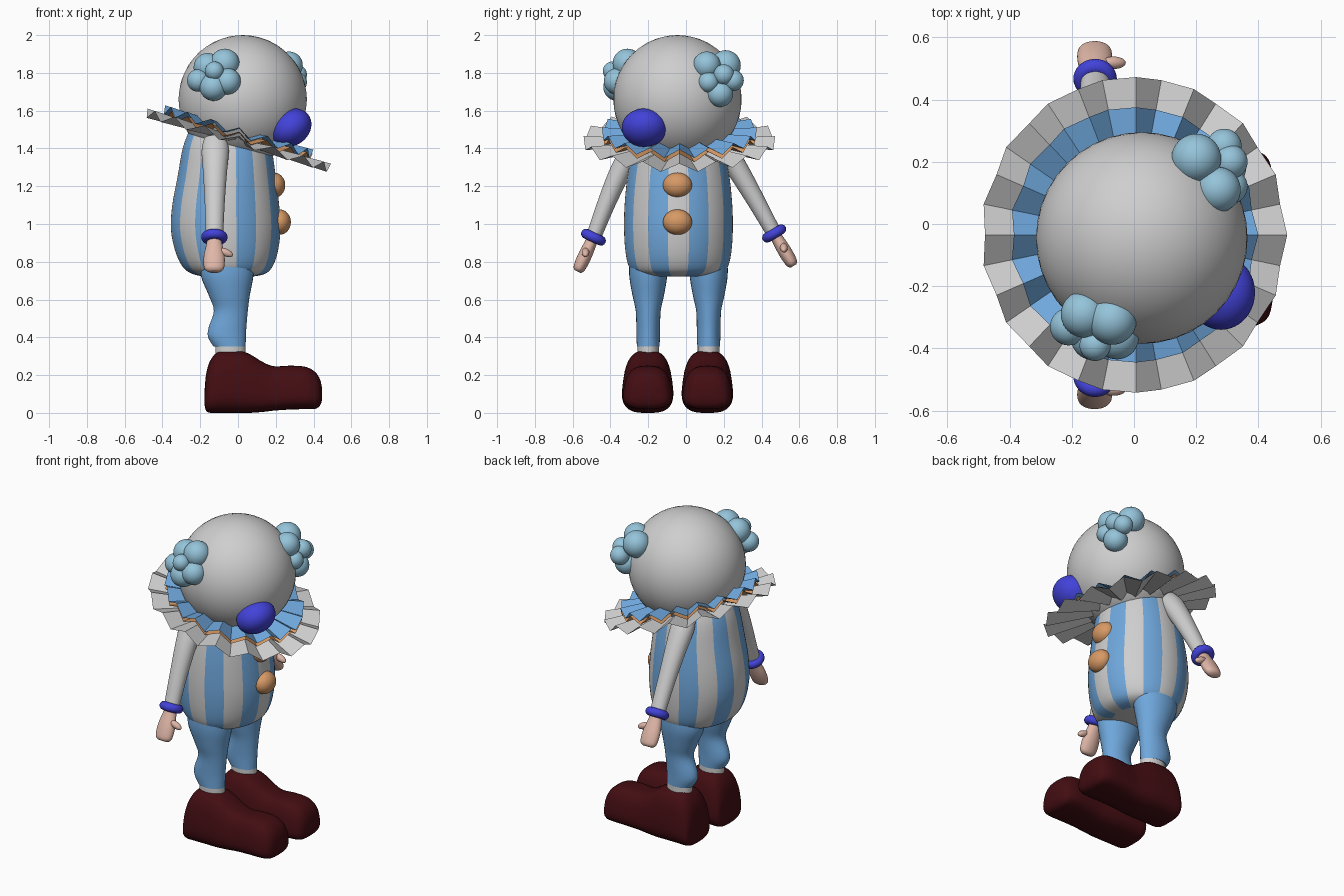
import bpy, bmesh, math
from mathutils import Vector, Matrix

if "Cube" in bpy.data.objects:
    bpy.data.objects.remove(bpy.data.objects["Cube"])


def material(name, r, g, b):
    m = bpy.data.materials.new(name)
    m.use_nodes = True
    m.diffuse_color = (r, g, b, 1)
    bsdf = next(n for n in m.node_tree.nodes if n.type == 'BSDF_PRINCIPLED')
    bsdf.inputs["Base Color"].default_value = (r, g, b, 1)
    return m


WHITE = material("soft white", .62, .62, .62)
BLUE = material("sky blue", .16, .39, .72)
HAIR = material("pale hair blue", .30, .55, .70)
ROYAL = material("royal blue", .055, .055, .70)
ORANGE = material("orange", .68, .32, .13)
SKIN = material("skin pink", .74, .47, .39)
MAROON = material("dark maroon", .055, .004, .006)
X = Vector((1, 0, 0))
Y = Vector((0, 1, 0))
Z = Vector((0, 0, 1))
MID = -.04  # side-to-side centre of the figure


def finish(name, bm, mats, smooth=True):
    bmesh.ops.recalc_face_normals(bm, faces=bm.faces)
    me = bpy.data.meshes.new(name)
    bm.to_mesh(me)
    bm.free()
    for m in mats:
        me.materials.append(m)
    ob = bpy.data.objects.new(name, me)
    bpy.context.collection.objects.link(ob)
    if smooth:
        bpy.ops.object.select_all(action='DESELECT')
        ob.select_set(True)
        bpy.context.view_layer.objects.active = ob
        bpy.ops.object.shade_smooth_by_angle(angle=math.radians(50))
    return ob


def smooth_path(rows, steps=4):
    """Catmull-Rom interpolation of rows of numbers."""
    out = []
    for i in range(len(rows) - 1):
        a, b = rows[max(i - 1, 0)], rows[i]
        c, d = rows[i + 1], rows[min(i + 2, len(rows) - 1)]
        for k in range(steps):
            t = k / steps
            out.append([q + t / 2 * (r - p + t * (2*p - 5*q + 4*r - s + t * (3*(q - r) + s - p)))
                        for p, q, r, s in zip(a, b, c, d)])
    return out + [list(rows[-1])]


def loft(name, sections, u, v, mats, segs=32, power=1, taper=0, rule=None):
    """Skin rings given as (x, y, z, radius along u, radius along v)."""
    bm = bmesh.new()
    rings = []
    for x, y, z, ru, rv in smooth_path(sections):
        ring = []
        for j in range(segs):
            a = math.tau * j / segs
            c, s = (math.copysign(abs(f) ** power, f) for f in (math.cos(a), math.sin(a)))
            c *= 1 - taper * (s + 1) / 2
            ring.append(bm.verts.new(Vector((x, y, z)) + u * ru * c + v * rv * s))
        rings.append(ring)
    for lo, hi in zip(rings, rings[1:]):
        for j in range(segs):
            k = (j + 1) % segs
            f = bm.faces.new((lo[j], lo[k], hi[k], hi[j]))
            f.material_index = rule(j) if rule else 0
    bm.faces.new(rings[0])
    bm.faces.new(rings[-1])
    return finish(name, bm, mats)


def balls(name, blobs, mat, tilt=0):
    """Ellipsoids given as (centre, radii), all in one object."""
    bm = bmesh.new()
    for centre, radii in blobs:
        bmesh.ops.create_icosphere(bm, subdivisions=4, radius=1, matrix=Matrix.Translation(centre)
                                   @ Matrix.Rotation(tilt, 4, 'Y') @ Matrix.Diagonal((*radii, 1)))
    return finish(name, bm, [mat])


# Striped torso
torso = [(.722, -.05, .13, .15), (.735, -.05, .19, .22), (.77, -.055, .235, .26),
         (.85, -.06, .27, .28), (.97, -.065, .29, .288), (1.1, -.065, .283, .285),
         (1.25, -.06, .26, .27), (1.4, -.058, .235, .24), (1.49, -.06, .2, .2)]
loft("torso", [(cx, MID, z, rx, ry) for z, cx, rx, ry in torso], X, Y, [WHITE, BLUE],
     segs=64, rule=lambda j: (j + 2) // 4 % 2)

# Head, nose, buttons
balls("head", [((.025, -.045, 1.66), (.34, .34, .34))], WHITE)
balls("nose", [((.28, -.22, 1.51), (.115, .12, .095))], ROYAL, tilt=-.6)
balls("upper_button", [((.19, -.045, 1.205), (.06, .077, .067))], ORANGE)
balls("lower_button", [((.22, -.045, 1.01), (.06, .077, .067))], ORANGE)

# Hair tufts
right_tuft = [(-.16, -.29, 1.83, .075), (-.07, -.31, 1.85, .078), (-.21, -.33, 1.76, .06),
              (-.13, -.365, 1.725, .073), (-.055, -.365, 1.755, .07), (-.125, -.39, 1.81, .05)]
left_tuft = [(.2, .21, 1.84, .08), (.27, .11, 1.84, .073), (.29, .25, 1.76, .056),
             (.29, .18, 1.69, .07), (.31, .12, 1.75, .055), (.31, .2, 1.79, .055)]
for name, tuft in (("right_hair_tuft", right_tuft), ("left_hair_tuft", left_tuft)):
    balls(name, [((x, y, z), (r, r, r)) for x, y, z, r in tuft], HAIR)


# Pleated collar layers, tilted down toward the face side
def collar(name, z, radius, mat, pleats=16, depth=.024):
    bm = bmesh.new()
    n = pleats * 2
    place = Matrix.Translation((0, -.035, z)) @ Matrix.Rotation(math.atan(.3), 4, 'Y')
    rings = []
    for r, d in ((.15, depth * .5), (radius, depth)):
        rings.append([bm.verts.new(place @ Vector((r * math.cos(math.tau * i / n),
                                                   r * math.sin(math.tau * i / n),
                                                   d * (-1) ** i))) for i in range(n)])
    for i in range(n):
        k = (i + 1) % n
        bm.faces.new((rings[0][i], rings[1][i], rings[1][k], rings[0][k]))
    finish(name, bm, [mat], smooth=False)


collar("outer_collar", 1.442, .507, WHITE)
collar("middle_collar", 1.465, .405, ORANGE)
collar("inner_collar", 1.488, .41, BLUE)


# Arms with cuffs and hands
def arm(side, shoulder, wrist, bow):
    start, end = Vector((-.12, *shoulder)), Vector((-.125, *wrist))
    d = (end - start).normalized()
    v = d.cross(X).normalized()
    u = v.cross(d)

    def along(origin, rows):
        return [(*(origin + d * t), ru, rv) for t, ru, rv in rows]

    length = (end - start).length
    sleeve = along(start, [(length * t, a, b) for t, a, b in
                           ((0, .06, .05), (.12, .072, .06), (.35, .063, .056),
                            (.65, .053, .048), (1, .046, .04))])
    for i, row in enumerate(sleeve):
        sleeve[i] = (row[0], row[1] + bow * (0, .4, 1, .8, 0)[i], *row[2:])
    loft(side + "_sleeve", sleeve, u, v, [WHITE])
    hand = [(0, .036, .03), (.04, .042, .032), (.1, .054, .036), (.15, .056, .035),
            (.185, .05, .03), (.2, .032, .018)]
    loft(side + "_hand", along(end, hand), u, v, [SKIN])
    base = end + d * .1
    tip = Vector((.06, 0, .01))
    balls(side + "_thumb", [(base + tip, (.042, .02, .02))], SKIN, tilt=.4)
    # cuff ring
    bpy.ops.mesh.primitive_torus_add(major_radius=.044, minor_radius=.026, major_segments=32,
                                     minor_segments=16, location=end,
                                     rotation=d.to_track_quat('Z', 'Y').to_euler())
    cuff = bpy.context.object
    cuff.name = side + "_cuff"
    cuff.data.materials.append(ROYAL)
    bpy.ops.object.shade_smooth_by_angle(angle=math.radians(50))


arm("right", (-.25, 1.45), (-.49, .93), -.018)
arm("left", (.17, 1.45), (.467, .95), .008)

# Legs, socks and shoes
leg = [(.8, -.055, .14, .1), (.72, -.057, .138, .1), (.62, -.046, .108, .083),
       (.54, -.038, .09, .066), (.45, -.056, .1, .063), (.4, -.058, .1, .062), (.352, -.045, .085, .06)]
shoe = [(-.177, .07, .04, .12), (-.168, .125, .01, .21), (-.145, .145, 0, .28), (-.1, .153, 0, .325),
        (0, .153, 0, .33), (.06, .15, 0, .312), (.13, .143, .005, .27), (.19, .14, .012, .247),
        (.28, .146, .018, .25), (.36, .147, .02, .243), (.41, .13, .022, .215),
        (.435, .1, .04, .175), (.445, .05, .07, .13)]
for side, y, foot_y in (("right", -.2, -.203), ("left", .12, .113)):
    loft(side + "_leg", [(cx, y, z, rx, ry) for z, cx, rx, ry in leg], X, Y, [BLUE])
    loft(side + "_sock", [(-.04, y, z, .08, .058) for z in (.36, .3)], X, Y, [WHITE])
    loft(side + "_shoe", [(x, foot_y, (lo + hi) / 2, w, (hi - lo) / 2) for x, w, lo, hi in shoe],
         Y, Z, [MAROON], power=.68, taper=.3)
